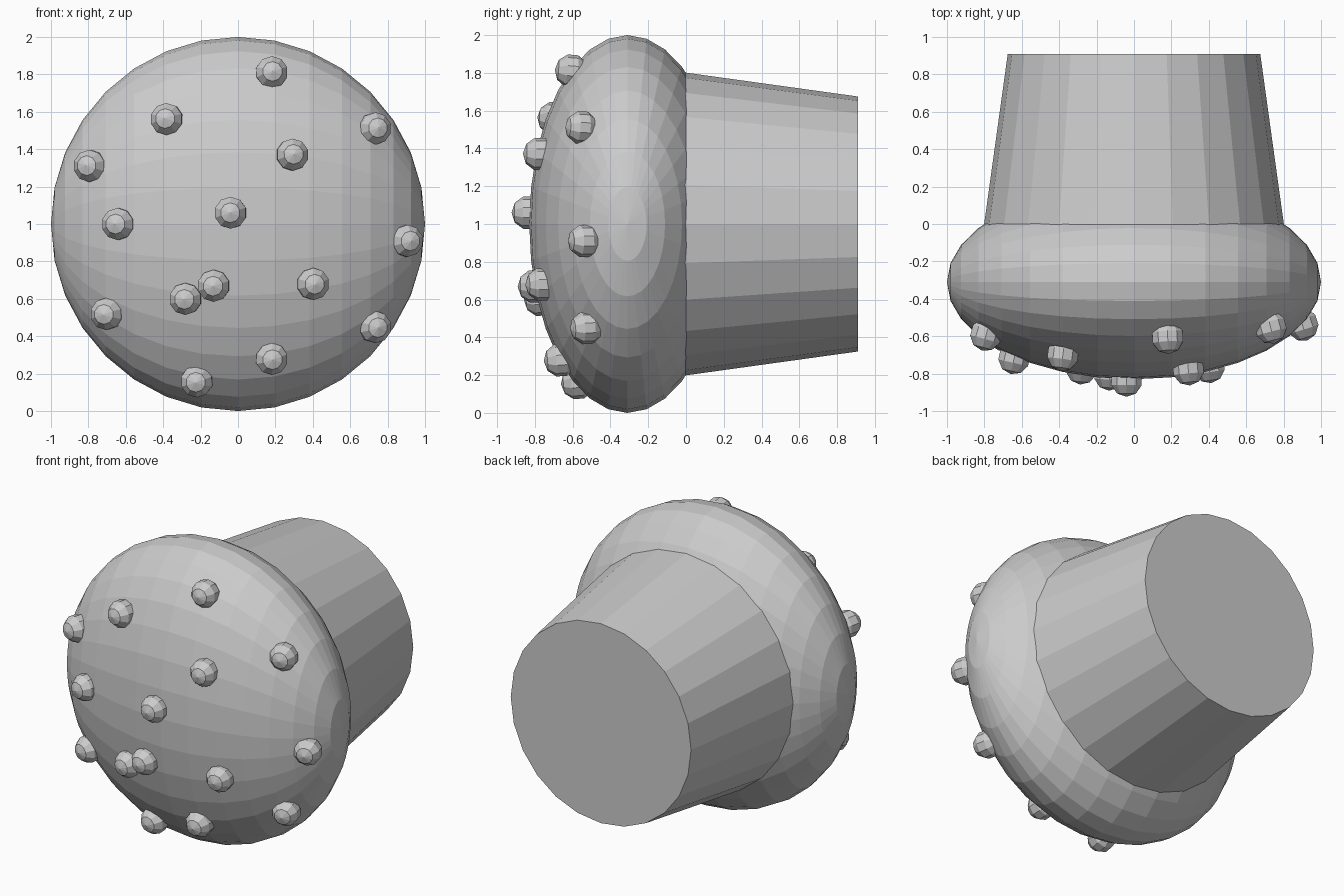
import bpy
import bmesh
import math
from mathutils import Matrix, Vector

cube = bpy.data.objects.get("Cube")
if cube:
    bpy.data.objects.remove(cube, do_unlink=True)

# One plain grey for every part
grey = bpy.data.materials.new("plain_grey")
grey.use_nodes = True
colour = (0.6, 0.6, 0.6, 1)
grey.diffuse_color = colour
grey.node_tree.nodes["Principled BSDF"].inputs["Base Color"].default_value = colour

CAP_CENTRE = Vector((0, -0.31, 1))
CAP_DEPTH = 0.52


def add_part(name, bm):
    mesh = bpy.data.meshes.new(name)
    bm.to_mesh(mesh)
    bm.free()
    mesh.materials.append(grey)
    obj = bpy.data.objects.new(name, mesh)
    bpy.context.collection.objects.link(obj)
    return obj


# Cap: sphere with its poles on the sides, flattened front to back
bm = bmesh.new()
turn = Matrix.Rotation(math.pi / 2, 4, "Y")
squash = Matrix.Diagonal((1, CAP_DEPTH, 1, 1))
bmesh.ops.create_uvsphere(bm, u_segments=32, v_segments=16, radius=1,
                          matrix=Matrix.Translation(CAP_CENTRE) @ squash @ turn)
add_part("mushroom_cap", bm)

# Stem: tapered cylinder pointing backwards, sunk a little into the cap
bm = bmesh.new()
start, end = -0.1, 0.91
bmesh.ops.create_cone(bm, cap_ends=True, segments=24, radius1=0.815, radius2=0.675,
                      depth=end - start,
                      matrix=Matrix.Translation((0, (start + end) / 2, 1))
                      @ Matrix.Rotation(-math.pi / 2, 4, "X"))
add_part("stem", bm)

# Warts: small faceted balls seated on the front of the cap (x, z)
warts = [(0.18, 1.81), (-0.38, 1.56), (0.73, 1.51), (0.29, 1.37), (-0.79, 1.31),
         (-0.04, 1.06), (-0.64, 1.0), (0.9, 0.91), (0.4, 0.68), (-0.13, 0.67),
         (-0.28, 0.6), (-0.7, 0.52), (0.73, 0.45), (0.18, 0.28), (-0.22, 0.16)]
for i, (x, z) in enumerate(warts):
    y = CAP_CENTRE.y - CAP_DEPTH * math.sqrt(1 - x * x - (z - 1) ** 2) - 0.005
    facing = Vector((0.35 * x, -1, 0.1 * (z - 1))).to_track_quat("Z", "Y")
    bm = bmesh.new()
    bmesh.ops.create_uvsphere(bm, u_segments=10, v_segments=5, radius=0.09,
                              matrix=Matrix.Translation((x, y, z))
                              @ facing.to_matrix().to_4x4())
    add_part(f"wart_{i + 1}", bm)
